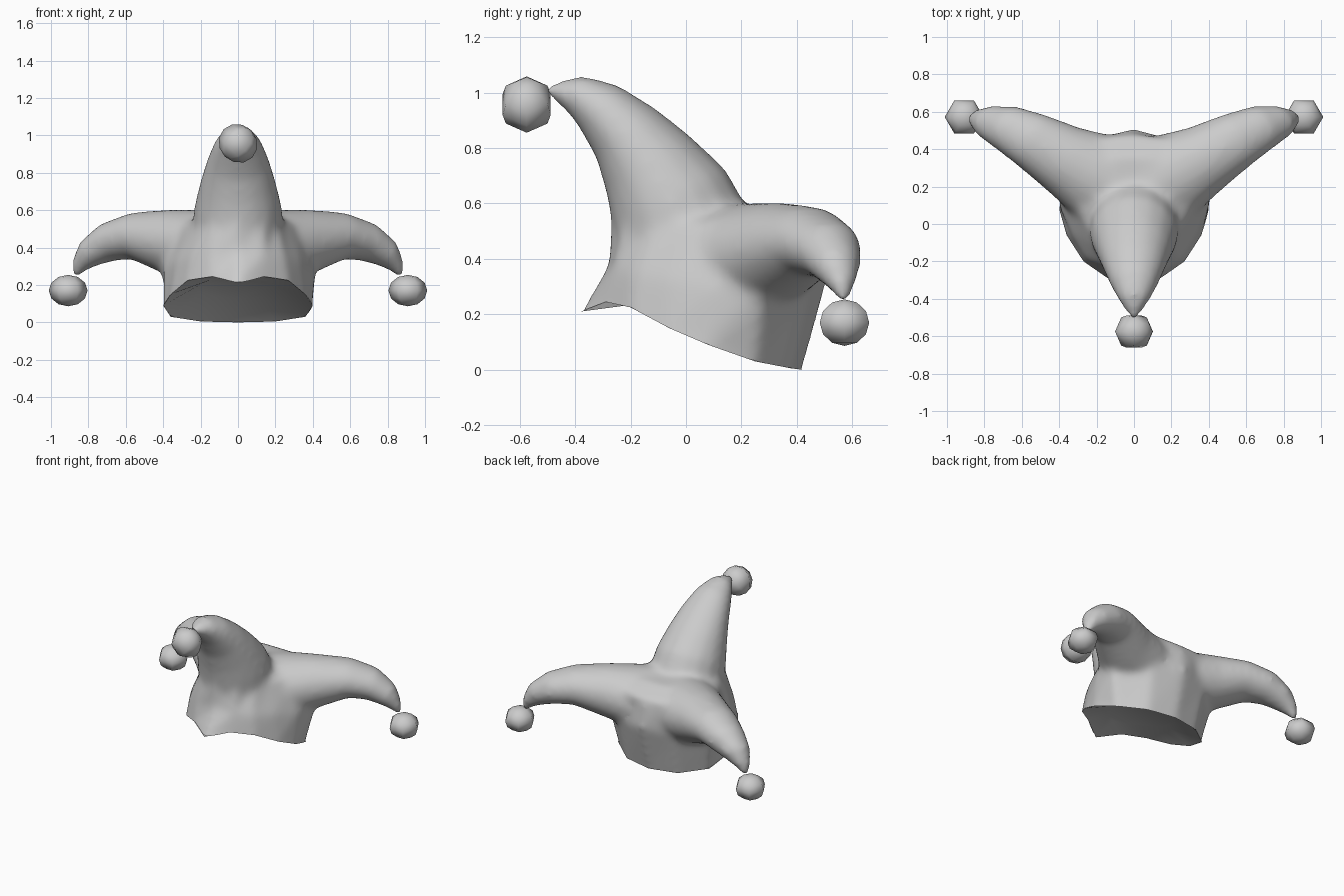
import bpy, bmesh, math
from mathutils import Vector, Matrix, Euler

cube = bpy.data.objects.get("Cube")
if cube:
    bpy.data.objects.remove(cube, do_unlink=True)

# One plain grey felt
felt = bpy.data.materials.new("grey_felt")
felt.use_nodes = True
GREY = (0.6, 0.6, 0.6, 1)
felt.diffuse_color = GREY
felt.node_tree.nodes["Principled BSDF"].inputs["Base Color"].default_value = GREY


def new_object(name, bm):
    bmesh.ops.recalc_face_normals(bm, faces=bm.faces)
    mesh = bpy.data.meshes.new(name)
    bm.to_mesh(mesh)
    bm.free()
    obj = bpy.data.objects.new(name, mesh)
    bpy.context.collection.objects.link(obj)
    mesh.materials.append(felt)
    return obj


def loft(bm, rings, closed=True):
    """Skin through rings of equal point count, capping the last and maybe the first."""
    rows = [[bm.verts.new(p) for p in ring] for ring in rings]
    for low, high in zip(rows, rows[1:]):
        for i in range(len(low)):
            j = (i + 1) % len(low)
            bm.faces.new((low[i], low[j], high[j], high[i]))
    bm.faces.new(rows[-1])
    if closed:
        bm.faces.new(rows[0][::-1])


def mirrored(half):
    """Complete a ring from its +x half, front to back."""
    return [Vector(p) for p in half] + [Vector((-x, y, z)) for x, y, z in half[-2:0:-1]]


def horn(bm, stations, side, sign=1):
    """Tapered tube: stations are (centre, half width, half thickness)."""
    centres = [Vector((c[0] * sign, c[1], c[2])) for c, w, t in stations]
    across = Vector((side[0] * sign, side[1], 0)).normalized()
    rings = []
    for i, (c, w, t) in enumerate(stations):
        along = centres[min(i + 1, len(centres) - 1)] - centres[max(i - 1, 0)]
        up = along.cross(across).normalized()
        rings.append([centres[i] + across * w * math.cos(a) + up * t * math.sin(a)
                      for a in (math.tau * k / 16 for k in range(16))])
    loft(bm, rings)


# Crown: brim, middle and upper rings, extended past the brim for trimming
brim = mirrored([(0, -.38, .21), (.14, -.29, .245), (.27, -.2, .225), (.36, -.06, .15),
                 (.4, .08, .09), (.36, .25, .03), (.2, .38, .005), (0, .42, 0)])
middle = mirrored([(0, -.28, .38), (.14, -.26, .37), (.25, -.19, .35), (.33, -.06, .33),
                   (.4, .1, .3), (.42, .28, .29), (.22, .45, .3), (0, .51, .32)])
upper = mirrored([(0, -.27, .54), (.14, -.22, .54), (.21, -.11, .54), (.26, 0, .53),
                  (.33, .14, .52), (.34, .34, .52), (.17, .46, .52), (0, .48, .51)])
below = [b + (b - m) * .5 for b, m in zip(brim, middle)]
top = [Vector((0, .14, .6)) + (u - Vector((0, .12, .54))) * .6 for u in upper]
bm = bmesh.new()
loft(bm, [below, brim, middle, upper, top])

# Front horn stands up and leans forward
horn(bm, [((0, .02, .42), .25, .26), ((0, -.06, .62), .235, .23), ((0, -.135, .74), .205, .185),
          ((0, -.215, .85), .172, .142), ((0, -.31, .943), .133, .108),
          ((0, -.40, .995), .088, .073), ((0, -.505, 1.013), .022, .018)], (1, 0))

# Side horns droop outwards at the back
side_horn = [((.06, .18, .4), .25, .2), ((.23, .27, .405), .235, .2), ((.38, .35, .435), .19, .172),
             ((.56, .455, .462), .155, .127), ((.69, .52, .43), .127, .107),
             ((.79, .55, .37), .092, .083), ((.845, .565, .305), .053, .048),
             ((.872, .572, .24), .018, .018)]
for sign in (1, -1):
    horn(bm, side_horn, (-.5, .87), sign)
hat = new_object("jester_hat", bm)

# Fuse crown and horns into one soft skin
fuse = hat.modifiers.new("fuse", "REMESH")
fuse.mode = "VOXEL"
fuse.voxel_size = .018
soften = hat.modifiers.new("soften", "SMOOTH")
soften.factor = .5
soften.iterations = 22

# Trim the underside along the sloping brim
edge = [(-.7, .15)] + [(v.y, v.z) for v in brim[:8]] + [(.5, 0)]
outline = edge + [(.5, -.5), (-.7, -.5)]
bm = bmesh.new()
ends = [[bm.verts.new((x, y, z)) for y, z in outline] for x in (-.6, .6)]
for i in range(len(outline)):
    j = (i + 1) % len(outline)
    bm.faces.new((ends[0][i], ends[0][j], ends[1][j], ends[1][i]))
for end in ends:
    bm.faces.new(end)
cutter = new_object("brim_cutter", bm)
cutter.hide_render = True
trim = hat.modifiers.new("trim", "BOOLEAN")
trim.operation = "DIFFERENCE"
trim.solver = "EXACT"
trim.object = cutter

bpy.context.view_layer.update()
shaped = bpy.data.meshes.new_from_object(hat.evaluated_get(bpy.context.evaluated_depsgraph_get()))
hat.modifiers.clear()
hat.data = shaped
hat.data.materials.clear()
hat.data.materials.append(felt)
bpy.data.objects.remove(cutter, do_unlink=True)


def brim_height(y):
    for (y0, z0), (y1, z1) in zip(edge, edge[1:]):
        if y0 <= y <= y1:
            return z0 + (z1 - z0) * (y - y0) / (y1 - y0)
    return -1


# Open the underside
bm = bmesh.new()
bm.from_mesh(hat.data)
floor = [f for f in bm.faces if f.normal.z < -.6
         and all(abs(v.co.z - brim_height(v.co.y)) < .002 for v in f.verts)]
bmesh.ops.delete(bm, geom=floor, context="FACES")
bm.to_mesh(hat.data)
bm.free()

# Shallow lining rises inward from the brim to a tilted ceiling
ceiling = [Vector((v.x * .55, .05 + (v.y - .05) * .6, 0)) for v in brim]
for v in ceiling:
    v.z = .2 - .26 * v.y
bm = bmesh.new()
loft(bm, [brim, ceiling], closed=False)
bmesh.ops.reverse_faces(bm, faces=bm.faces)
parts = [hat, new_object("lining", bm)]

# Faceted round bells at the horn tips
bells = [("front_bell", (0, -.575, .957), (.1, .108, .1), math.pi / 4),
         ("left_bell", (.908, .572, .17), (.103, .104, .084), 0),
         ("right_bell", (-.908, .572, .17), (.103, .104, .084), 0)]
for name, place, size, tilt in bells:
    bm = bmesh.new()
    turn = Euler((tilt, 0, math.pi / 2))
    bmesh.ops.create_uvsphere(bm, u_segments=6, v_segments=6, radius=1,
                              matrix=Matrix.LocRotScale(Vector(place), turn, Vector(size)))
    parts.append(new_object(name, bm))

# Smooth shading over every part
bpy.context.view_layer.update()
bpy.ops.object.select_all(action="DESELECT")
for obj in parts:
    obj.select_set(True)
bpy.context.view_layer.objects.active = hat
bpy.ops.object.shade_smooth_by_angle(angle=math.radians(65))
